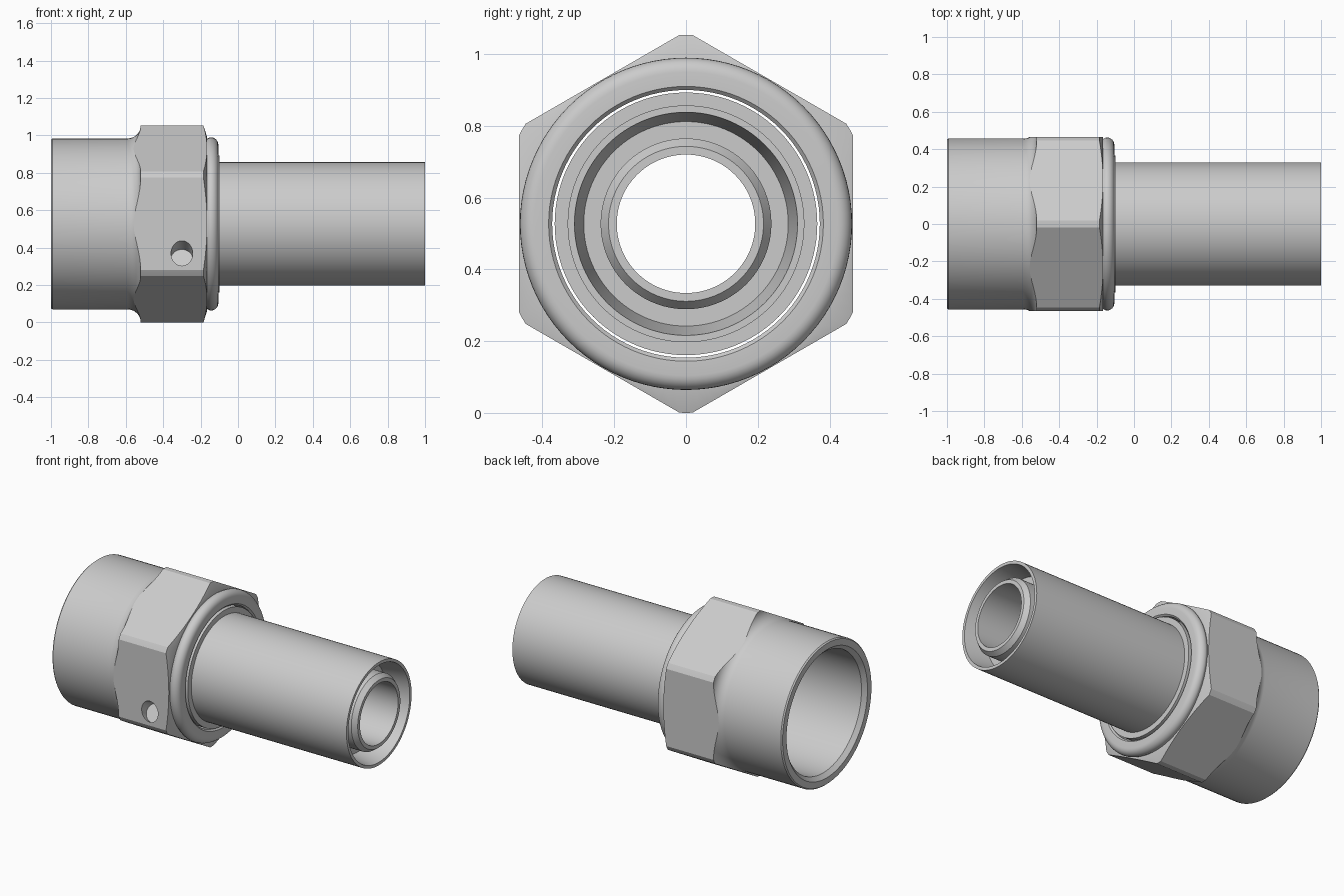
import bpy, bmesh, math
from mathutils import Matrix, Vector

cube = bpy.data.objects.get("Cube")
if cube:
    bpy.data.objects.remove(cube, do_unlink=True)

AXIS_Z = 0.527      # height of the fitting's axis
HEX_FLAT = 0.465    # half the width across the hexagon flats
HEX_CORNER = 0.527  # radius of the trimmed hexagon corners

steel = bpy.data.materials.new("plain_steel")
steel.use_nodes = True
grey = (0.6, 0.6, 0.6, 1)
steel.diffuse_color = grey
steel.node_tree.nodes["Principled BSDF"].inputs["Base Color"].default_value = grey


def add_object(name, bm):
    bmesh.ops.recalc_face_normals(bm, faces=bm.faces)
    mesh = bpy.data.meshes.new(name)
    bm.to_mesh(mesh)
    bm.free()
    mesh.materials.append(steel)
    obj = bpy.data.objects.new(name, mesh)
    bpy.context.collection.objects.link(obj)
    return obj


def lathe(name, profile, segments=96):
    """Spin a closed (x, radius) outline about the x axis."""
    bm = bmesh.new()
    rings = []
    for i in range(segments):
        a = 2 * math.pi * i / segments
        rings.append([bm.verts.new((x, r * math.sin(a), AXIS_Z + r * math.cos(a)))
                      for x, r in profile])
    n = len(profile)
    for i, ring in enumerate(rings):
        after = rings[(i + 1) % segments]
        for j in range(n):
            k = (j + 1) % n
            bm.faces.new((ring[j], ring[k], after[k], after[j]))
    return add_object(name, bm)


def cylinder(name, radius, depth, sides, matrix):
    bm = bmesh.new()
    bmesh.ops.create_cone(bm, cap_ends=True, segments=sides, radius1=radius,
                          radius2=radius, depth=depth, matrix=matrix)
    return add_object(name, bm)


def cut(obj, cutter, operation):
    mod = obj.modifiers.new("cut", "BOOLEAN")
    mod.object, mod.operation, mod.solver = cutter, operation, "EXACT"
    bpy.context.view_layer.objects.active = obj
    bpy.ops.object.modifier_apply(modifier=mod.name)
    bpy.data.objects.remove(cutter, do_unlink=True)


def arc(cx, cr, radius, start, end, steps=6):
    """Points on an arc in the (x, radius) plane, angles in degrees."""
    angles = [math.radians(start + (end - start) * i / steps) for i in range(steps + 1)]
    return [(cx + radius * math.cos(a), cr + radius * math.sin(a)) for a in angles]


# Nut: skirt, fillet up to the hexagon, rounded collar and open bore
nut_profile = (
    [(-1, 0.45), (-0.992, 0.457)]
    + arc(-0.59, HEX_CORNER, 0.07, -90, 0, 8)
    + [(-0.185, HEX_CORNER), (-0.165, 0.464), (-0.165, 0.455)]
    + arc(-0.145, 0.443, 0.02, 120, 90, 2)
    + arc(-0.145, 0.423, 0.04, 90, 0)
    + [(-0.105, 0.383), (-0.115, 0.373), (-0.2, 0.373), (-0.42, 0.373),
       (-0.42, 0.385), (-0.975, 0.385), (-1, 0.41)]
)
nut = lathe("hex_nut", nut_profile)

# Trim the nut to six flats, with corners pointing up and down
hexagon = cylinder("hex_cutter", HEX_FLAT / math.cos(math.pi / 6), 3, 6,
                   Matrix.Translation((0, 0, AXIS_Z)) @ Matrix.Rotation(math.pi / 2, 4, "Y"))
# Turn the prism if a flat rather than a corner faces up
if max(v.co.z for v in hexagon.data.vertices) < AXIS_Z + 0.5:
    hexagon.data.transform(Matrix.Translation((0, 0, AXIS_Z))
                           @ Matrix.Rotation(math.pi / 6, 4, "X")
                           @ Matrix.Translation((0, 0, -AXIS_Z)))
cut(nut, hexagon, "INTERSECT")

# Slanted blind hole in the front flat
slant = Vector((0, math.cos(math.pi / 6), -math.sin(math.pi / 6)))
mouth = Vector((-0.3, -HEX_FLAT, 0.37))
drill = cylinder("drill_cutter", 0.058, 0.2, 32,
                 Matrix.Translation(mouth - slant * 0.04)
                 @ slant.to_track_quat("Z", "Y").to_matrix().to_4x4())
cut(nut, drill, "DIFFERENCE")

# Stem: seat and flange inside the nut, outer sleeve, recess and inner pipe
stem = lathe("stem_tube", [
    (-0.45, 0.193), (-0.45, 0.31), (-0.36, 0.366), (-0.1, 0.366), (-0.1, 0.33),
    (1, 0.33), (1, 0.311), (0.85, 0.285), (0.85, 0.238), (0.97, 0.238),
    (1, 0.216), (1, 0.193),
])

# Smooth the round surfaces and keep the edges crisp
for obj in (nut, stem):
    bpy.ops.object.select_all(action="DESELECT")
    obj.select_set(True)
    bpy.context.view_layer.objects.active = obj
    bpy.ops.object.shade_smooth_by_angle(angle=math.radians(20))
